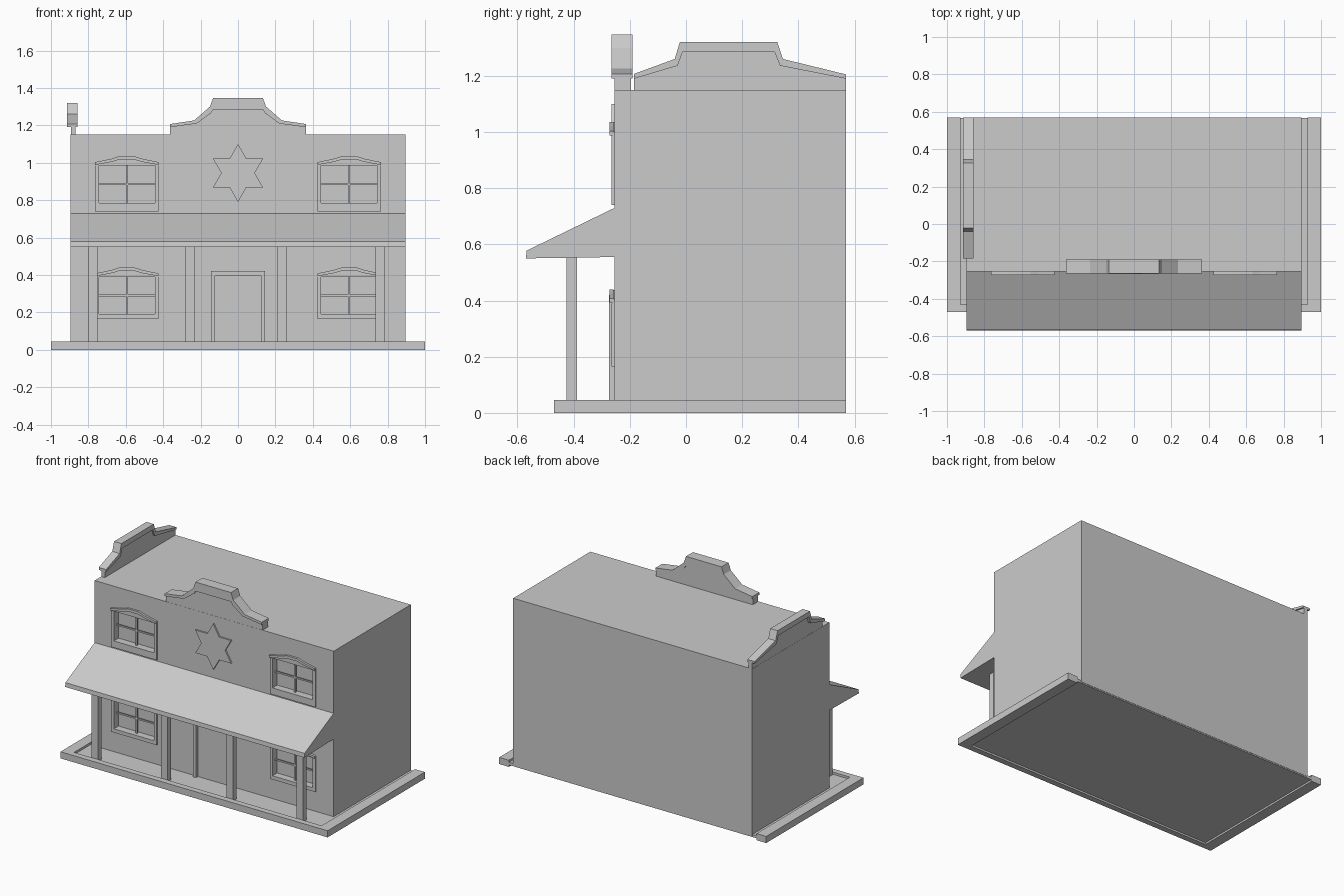
import bpy, bmesh, math
from mathutils import Vector

if "Cube" in bpy.data.objects:
    bpy.data.objects.remove(bpy.data.objects["Cube"])


def finish(name, bm):
    bmesh.ops.recalc_face_normals(bm, faces=bm.faces)
    me = bpy.data.meshes.new(name)
    bm.to_mesh(me)
    bm.free()
    ob = bpy.data.objects.new(name, me)
    bpy.context.collection.objects.link(ob)
    return ob


def add_prism(bm, pts, axis, a, b):
    """Extrude a 2D outline from a to b along x (pts are y,z) or y (pts are x,z)."""
    def place(p, t):
        return (t, p[0], p[1]) if axis == 'x' else (p[0], t, p[1])
    lo = [bm.verts.new(place(p, a)) for p in pts]
    hi = [bm.verts.new(place(p, b)) for p in pts]
    bm.faces.new(lo)
    bm.faces.new(hi[::-1])
    n = len(pts)
    for i in range(n):
        j = (i + 1) % n
        bm.faces.new((lo[i], lo[j], hi[j], hi[i]))


def prism(name, pts, axis, a, b):
    bm = bmesh.new()
    add_prism(bm, pts, axis, a, b)
    return finish(name, bm)


def add_box(bm, x0, x1, y0, y1, z0, z1):
    add_prism(bm, [(x0, z0), (x1, z0), (x1, z1), (x0, z1)], 'y', y0, y1)


def boxes(name, *dims):
    bm = bmesh.new()
    for d in dims:
        add_box(bm, *d)
    return finish(name, bm)


WALL = -0.255          # front wall plane
WINDOWS = [(sx * 0.594, z) for sx in (-1, 1) for z in (0.885, 0.29)]

# base: rim open at the back, with a lower floor inside
bm = bmesh.new()
rim = [(-1, .57), (-1, -.47), (1, -.47), (1, .57),
       (.927, .57), (.927, -.43), (-.927, -.43), (-.927, .57)]
lo = [bm.verts.new((x, y, 0)) for x, y in rim]
hi = [bm.verts.new((x, y, .045)) for x, y in rim]
bm.faces.new(lo)
bm.faces.new(hi)
for i in range(8):
    j = (i + 1) % 8
    bm.faces.new((lo[i], lo[j], hi[j], hi[i]))
finish("base_rim", bm)
boxes("porch_floor", (-.93, .93, -.435, .568, .012, .03))

# main body with recessed window openings
body = boxes("building_body", (-.895, .895, WALL, .57, .02, 1.15))
cutter = boxes("window_cutter", *[(x - .15, x + .15, -.4, -.215, z - .1, z + .1)
                                  for x, z in WINDOWS])
cutter.hide_render = True
cutter.hide_set(True)
cut = body.modifiers.new("window_openings", 'BOOLEAN')
cut.object = cutter
cut.operation = 'DIFFERENCE'

# windows: frame with arched head, sill and glazing bars
for x, z in WINDOWS:
    bottom = z - (.145 if z > .6 else .125)
    bm = bmesh.new()
    for s in (-1, 1):
        a, b = sorted((x + s * .15, x + s * .17))
        add_box(bm, a, b, -.265, -.25, bottom, z + .1)
    add_box(bm, x - .15, x + .15, -.265, -.25, bottom, z - .1)
    head = [(-.17, .1), (.17, .1), (.17, .115), (.08, .135), (.04, .148),
            (-.04, .148), (-.08, .135), (-.17, .115)]
    add_prism(bm, [(x + u, z + v) for u, v in head], 'y', -.263, -.25)
    finish("window_frame", bm)
    arch = [(-.17, .103), (-.08, .12), (-.04, .132), (.04, .132), (.08, .12), (.17, .103),
            (.17, .118), (.08, .137), (.04, .15), (-.04, .15), (-.08, .137), (-.17, .118)]
    prism("window_arch", [(x + u, z + v) for u, v in arch], 'y', -.272, -.258)
    boxes("glazing_bars", (x - .005, x + .005, -.24, -.23, z - .1, z + .1),
          (x - .15, x + .15, -.239, -.231, z - .005, z + .005))

# door surround
boxes("door_frame", (-.145, -.122, -.275, -.25, .025, .42),
      (.122, .145, -.275, -.25, .025, .42),
      (-.122, .122, -.275, -.25, .395, .42))

# sloped porch roof and its posts
prism("porch_roof", [(-.25, .732), (-.567, .578), (-.57, .55), (-.25, .555)],
      'x', -.895, .895)
for x in (-.775, -.255, .235, .76):
    boxes("porch_post", (x - .025, x + .025, -.425, -.388, .025, .553))

# raised six-point star
star = []
for i in range(12):
    r = .155 if i % 2 == 0 else .0895
    a = math.pi / 2 + i * math.pi / 6
    star.append((r * math.cos(a), .945 + r * math.sin(a)))
prism("star", star, 'y', -.266, -.25)


# stepped gables: a panel with an overhanging cap following its outline
def gable(name, low, top, z0, axis, panel, cap):
    prism(name + "_panel", [(low[0][0], z0)] + low + [(low[-1][0], z0)], axis, *panel)
    prism(name + "_cap", low + top[::-1], axis, *cap)


half_top = [(-.363, 1.207), (-.235, 1.226), (-.15, 1.3), (-.133, 1.347)]
half_low = [(-.363, 1.19), (-.22, 1.21), (-.145, 1.265), (-.133, 1.285)]


def mirrored(pts):
    return pts + [(-u, v) for u, v in reversed(pts)]


gable("front_gable", mirrored(half_low), mirrored(half_top), 1.145, 'y',
      (WALL + .001, -.196), (-.265, -.19))

side_top = [(-.185, 1.207), (-.04, 1.26), (-.022, 1.32),
            (.325, 1.32), (.345, 1.26), (.57, 1.205)]
side_low = [(-.185, 1.19), (-.03, 1.236), (-.012, 1.285),
            (.315, 1.285), (.335, 1.236), (.57, 1.19)]
gable("side_gable", side_low, side_top, 1.145, 'x', (-.894, -.868), (-.913, -.858))
